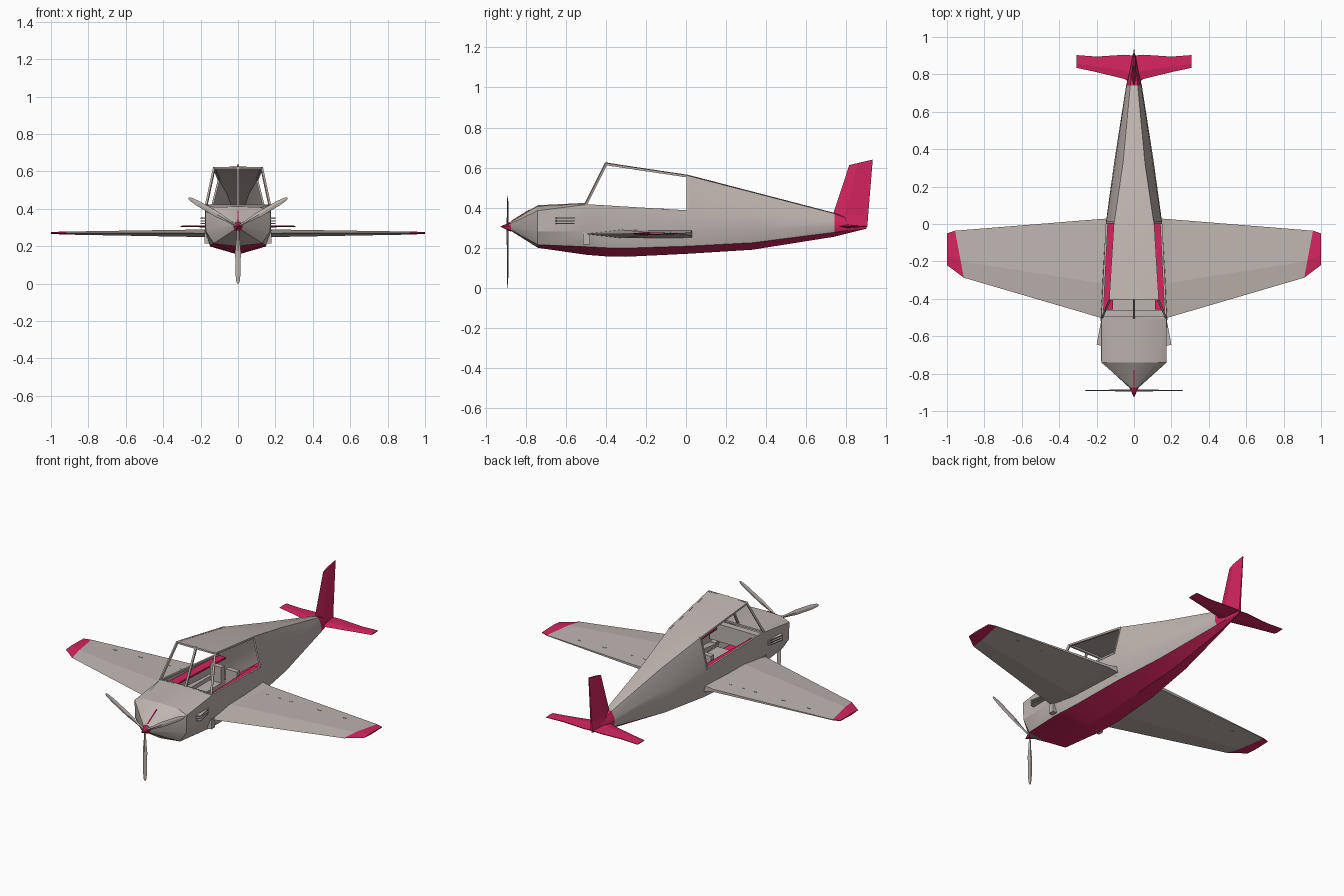
import bpy, bmesh, math
from mathutils import Vector, Matrix

if "Cube" in bpy.data.objects:
    bpy.data.objects.remove(bpy.data.objects["Cube"])


def material(name, rgb):
    m = bpy.data.materials.new(name)
    m.diffuse_color = (*rgb, 1)
    m.use_nodes = True
    m.node_tree.nodes["Principled BSDF"].inputs["Base Color"].default_value = m.diffuse_color
    return m


GREY = material("warm_grey", (0.52, 0.46, 0.43))
PINK = material("crimson_pink", (0.66, 0.018, 0.115))


def finish(name, bm, smooth=False, mats=(GREY, PINK), recalc=True):
    if recalc:
        bmesh.ops.recalc_face_normals(bm, faces=bm.faces)
    me = bpy.data.meshes.new(name)
    bm.to_mesh(me)
    bm.free()
    for m in mats:
        me.materials.append(m)
    ob = bpy.data.objects.new(name, me)
    bpy.context.collection.objects.link(ob)
    if smooth:
        bpy.context.view_layer.objects.active = ob
        ob.select_set(True)
        bpy.ops.object.shade_smooth_by_angle(angle=math.radians(25))
        ob.select_set(False)
    return ob


def loft(name, rings, pink=lambda bay: False, mirror=False, smooth=False):
    """Closed loft through equal rings of points, capped at both ends."""
    bm = bmesh.new()
    sides = (1, -1) if mirror else (1,)
    for s in sides:
        vs = [[bm.verts.new((s * p[0], p[1], p[2])) for p in r] for r in rings]
        n = len(rings[0])
        for k in range(len(vs) - 1):
            for i in range(n):
                j = (i + 1) % n
                f = bm.faces.new((vs[k][i], vs[k][j], vs[k + 1][j], vs[k + 1][i]))
                f.material_index = int(pink(k))
        bm.faces.new(vs[0]).material_index = int(pink(0))
        bm.faces.new(vs[-1]).material_index = int(pink(len(vs) - 2))
    return finish(name, bm, smooth)


def box(name, lo, hi, mat=GREY, mirror=False):
    ring = lambda x: [(x, lo[1], lo[2]), (x, hi[1], lo[2]), (x, hi[1], hi[2]), (x, lo[1], hi[2])]
    ob = loft(name, [ring(lo[0]), ring(hi[0])], lambda k: mat is PINK, mirror)
    return ob


def beams(name, pairs, w=0.01):
    """Square bars between point pairs."""
    bm = bmesh.new()
    for a, b in pairs:
        a, b = Vector(a), Vector(b)
        d = b - a
        m = Matrix.Translation((a + b) / 2) @ d.to_track_quat('Z', 'Y').to_matrix().to_4x4()
        bmesh.ops.create_cube(bm, size=1, matrix=m @ Matrix.Diagonal((w, w, d.length + w * 0.5, 1)))
    return finish(name, bm)


# Fuselage shell: y, keel z, then chine, waist, sill and roof edge as (x, z)
stations = [
    (-0.875, 0.285, (0.014, 0.29), (0.025, 0.305), (0.02, 0.32), (0.012, 0.328)),
    (-0.74, 0.20, (0.13, 0.215), (0.172, 0.28), (0.175, 0.385), (0.12, 0.408)),
    (-0.50, 0.165, (0.15, 0.205), (0.178, 0.28), (0.175, 0.415), (0.172, 0.42)),
    (-0.40, 0.157, (0.15, 0.20), (0.172, 0.28), (0.167, 0.41), (0.13, 0.622)),
    (-0.30, 0.155, (0.148, 0.198), (0.168, 0.28), (0.163, 0.404), (0.125, 0.606)),
    (0.01, 0.17, (0.132, 0.208), (0.15, 0.28), (0.148, 0.383), (0.105, 0.56)),
    (0.33, 0.19, (0.092, 0.225), (0.106, 0.29), (0.10, 0.37), (0.058, 0.477)),
    (0.74, 0.255, (0.03, 0.277), (0.042, 0.305), (0.038, 0.335), (0.02, 0.37)),
    (0.90, 0.295, (0.003, 0.298), (0.005, 0.303), (0.005, 0.307), (0.003, 0.312)),
]
bm = bmesh.new()
grid = []
for y, keel, *half in stations:
    pts = [(0, keel)] + half + [(0, half[-1][1] + 0.004)] + [(-x, z) for x, z in reversed(half)]
    grid.append([bm.verts.new((x, y, z)) for x, z in pts])
for k in range(len(grid) - 1):
    for i in range(10):
        strip = min(i, 9 - i)            # 0 keel, 1 lower, 2 upper, 3 window, 4 roof
        if (k in (2, 3, 4) and strip == 3) or (k == 2 and strip == 4):
            continue                      # open windows and windscreen
        j = (i + 1) % 10
        f = bm.faces.new((grid[k][i], grid[k][j], grid[k + 1][j], grid[k + 1][i]))
        f.material_index = int((strip == 0 and k > 0) or k == 7)
bm.faces.new(grid[0])
bm.faces.new(grid[-1]).material_index = 1
finish("fuselage", bm, True)

# Cabin frame: pillars, roof rails, sills and windscreen post
frame = [((0, -0.5, 0.42), (0, -0.4, 0.622)), ((-0.17, -0.5, 0.417), (0.17, -0.5, 0.417)),
         ((-0.127, -0.4, 0.618), (0.127, -0.4, 0.618))]
for s in (1, -1):
    frame += [((s * 0.17, -0.5, 0.417), (s * 0.127, -0.4, 0.617)),
              ((s * 0.127, -0.4, 0.617), (s * 0.102, 0.01, 0.556)),
              ((s * 0.102, 0.008, 0.556), (s * 0.145, 0.008, 0.383)),
              ((s * 0.17, -0.5, 0.412), (s * 0.145, 0.01, 0.381))]
beams("cabin_frame", frame, 0.011)

# Cabin interior: floor, pink side ledges, dashboard and seats
box("cabin_floor", (-0.14, -0.5, 0.235), (0.14, 0.01, 0.245))
loft("side_ledge", [[(0.115, -0.49, 0.37), (0.172, -0.49, 0.37), (0.172, -0.49, 0.38), (0.115, -0.49, 0.38)],
                    [(0.095, 0.02, 0.365), (0.145, 0.02, 0.365), (0.145, 0.02, 0.375), (0.095, 0.02, 0.375)]],
     lambda k: True, True)
box("dashboard", (-0.165, -0.50, 0.30), (0.165, -0.46, 0.405))
box("seat_cushion", (0.015, -0.28, 0.245), (0.09, -0.14, 0.30), mirror=True)
box("seat_back", (0.015, -0.14, 0.245), (0.09, -0.11, 0.395), mirror=True)


# Wings with pink tips
def wing_ring(le, te, z, t, t_end):
    a, b = Vector((*le, z)), Vector((*te, z))
    up = Vector((0, 0, 1))
    m = a.lerp(b, 0.35)
    return [a, m + up * t, b + up * t_end, b - up * t_end, m - up * t]


loft("wing", [wing_ring((0.13, -0.513), (0.13, 0.03), 0.269, 0.022, 0.02),
              wing_ring((0.20, -0.495), (0.20, 0.025), 0.269, 0.020, 0.008),
              wing_ring((0.91, -0.287), (0.957, -0.036), 0.27, 0.008, 0.002),
              wing_ring((1.0, -0.22), (1.0, -0.05), 0.271, 0.005, 0.002)],
     lambda k: k == 2, True)
# Hinge fairings on the wing trailing section
for n, x in enumerate((0.25, 0.33, 0.41, 0.60, 0.77)):
    box("wing_hinge_%d" % n, (x - 0.01, -0.08, 0.262), (x + 0.01, -0.074, 0.283 - 0.007 * x), mirror=True)
# Intake block at the wing root
box("wing_root_block", (0.14, -0.513, 0.215), (0.18, -0.478, 0.275), mirror=True)

# Tailplane
loft("tailplane", [wing_ring((0, 0.74), (0, 0.90), 0.307, 0.009, 0.002),
                   wing_ring((0.05, 0.775), (0.05, 0.905), 0.307, 0.007, 0.002),
                   wing_ring((0.20, 0.812), (0.20, 0.895), 0.306, 0.005, 0.002),
                   wing_ring((0.307, 0.835), (0.307, 0.903), 0.306, 0.003, 0.001)],
     lambda k: True, True)


# Fin
def fin_ring(y0, z0, y1, z1, t):
    a, b = Vector((0, y0, z0)), Vector((0, y1, z1))
    m, side = a.lerp(b, 0.35), Vector((t, 0, 0))
    return [a, m + side, b + side * 0.3, b - side * 0.3, m - side]


loft("fin", [fin_ring(0.75, 0.31, 0.905, 0.305, 0.026), fin_ring(0.735, 0.37, 0.909, 0.36, 0.014),
             fin_ring(0.815, 0.613, 0.932, 0.64, 0.006)], lambda k: True)

# Cheek exhaust fins beside the nose
for n, z in enumerate((0.318, 0.332, 0.346)):
    loft("cheek_fin_%d" % n,
         [[(0.16, -0.655, z), (0.20, -0.645, z), (0.178, -0.53, z), (0.16, -0.53, z)],
          [(0.16, -0.655, z + 0.006), (0.20, -0.645, z + 0.006), (0.178, -0.53, z + 0.006), (0.16, -0.53, z + 0.006)]],
         mirror=True)

# Spinner
bm = bmesh.new()
bmesh.ops.create_cone(bm, cap_ends=True, segments=8, radius1=0.026, radius2=0.0, depth=0.055,
                      matrix=Matrix.Translation((0, -0.9, 0.305)) @ Matrix.Rotation(math.pi / 2, 4, 'X'))
finish("spinner", bm, mats=(PINK,))

# Pink seam along the top of the nose cone
loft("nose_seam", [[(-0.003, -0.87, 0.325), (0.003, -0.87, 0.325), (0.003, -0.87, 0.336), (-0.003, -0.87, 0.336)],
                   [(-0.003, -0.78, 0.38), (0.003, -0.78, 0.38), (0.003, -0.78, 0.392), (-0.003, -0.78, 0.392)]],
     lambda k: True)

# Three propeller blades: radius, half width, half depth
for n, ang in enumerate((180, 60, -60)):
    rot = Matrix.Translation((0, -0.89, 0.305)) @ Matrix.Rotation(math.radians(ang), 4, 'Y')
    rings = []
    for r, w, t in ((0.01, 0.006, 0.005), (0.07, 0.009, 0.005), (0.13, 0.015, 0.004),
                    (0.25, 0.014, 0.003), (0.295, 0.009, 0.002), (0.305, 0.004, 0.001)):
        rings.append([rot @ Vector(p) for p in ((-w, 0, r), (0, -t, r), (w, 0, r), (0, t, r))])
    loft("propeller_blade_%d" % n, rings)
